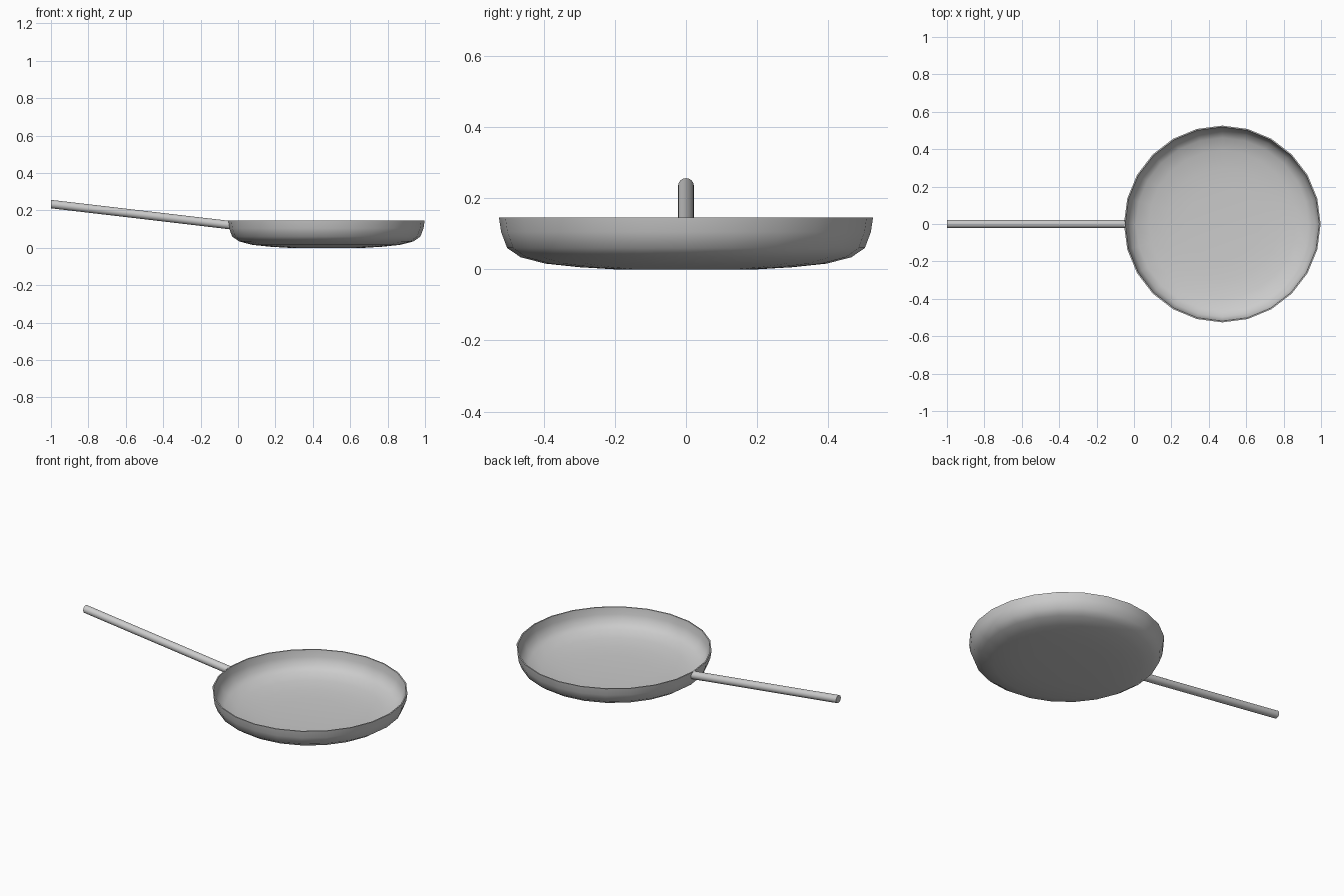
import bpy, bmesh
from math import cos, sin, pi
from mathutils import Vector

if "Cube" in bpy.data.objects:
    bpy.data.objects.remove(bpy.data.objects["Cube"])

SIDES = 24
CENTRE_X = 0.472


def finish(name, bm, angle):
    bmesh.ops.recalc_face_normals(bm, faces=bm.faces)
    mesh = bpy.data.meshes.new(name)
    bm.to_mesh(mesh)
    bm.free()
    obj = bpy.data.objects.new(name, mesh)
    bpy.context.collection.objects.link(obj)
    bpy.ops.object.select_all(action='DESELECT')
    obj.select_set(True)
    bpy.context.view_layer.objects.active = obj
    bpy.ops.object.shade_smooth_by_angle(angle=angle)
    return obj


def loft(rings, name, angle):
    # skin a list of point rings and cap both ends
    bm = bmesh.new()
    loops = [[bm.verts.new(p) for p in ring] for ring in rings]
    for a, b in zip(loops, loops[1:]):
        n = len(a)
        for i in range(n):
            j = (i + 1) % n
            bm.faces.new((a[i], a[j], b[j], b[i]))
    bm.faces.new(loops[0])
    bm.faces.new(loops[-1])
    return finish(name, bm, angle)


# Pan body: thin dished wall, outside profile then inside profile (radius, z)
outer = [(0.20, 0.0), (0.30, 0.006), (0.395, 0.016), (0.465, 0.034),
         (0.503, 0.060), (0.520, 0.105), (0.526, 0.146)]
inner = [(0.519, 0.146), (0.513, 0.106), (0.497, 0.064), (0.461, 0.040),
         (0.393, 0.022), (0.30, 0.012), (0.20, 0.006)]
rings = [[(CENTRE_X + r * cos(2 * pi * i / SIDES), r * sin(2 * pi * i / SIDES), z)
          for i in range(SIDES)] for r, z in outer + inner]
loft(rings, "pan_body", pi / 4)

# Handle: round rod rising to the left, ending just inside the wall
R = 0.0225
rod = [[(x, R * cos(2 * pi * i / 16), z + R * sin(2 * pi * i / 16))
        for i in range(16)] for x, z in ((-1.0, 0.234), (-0.046, 0.122))]
loft(rod, "handle", pi / 6)
